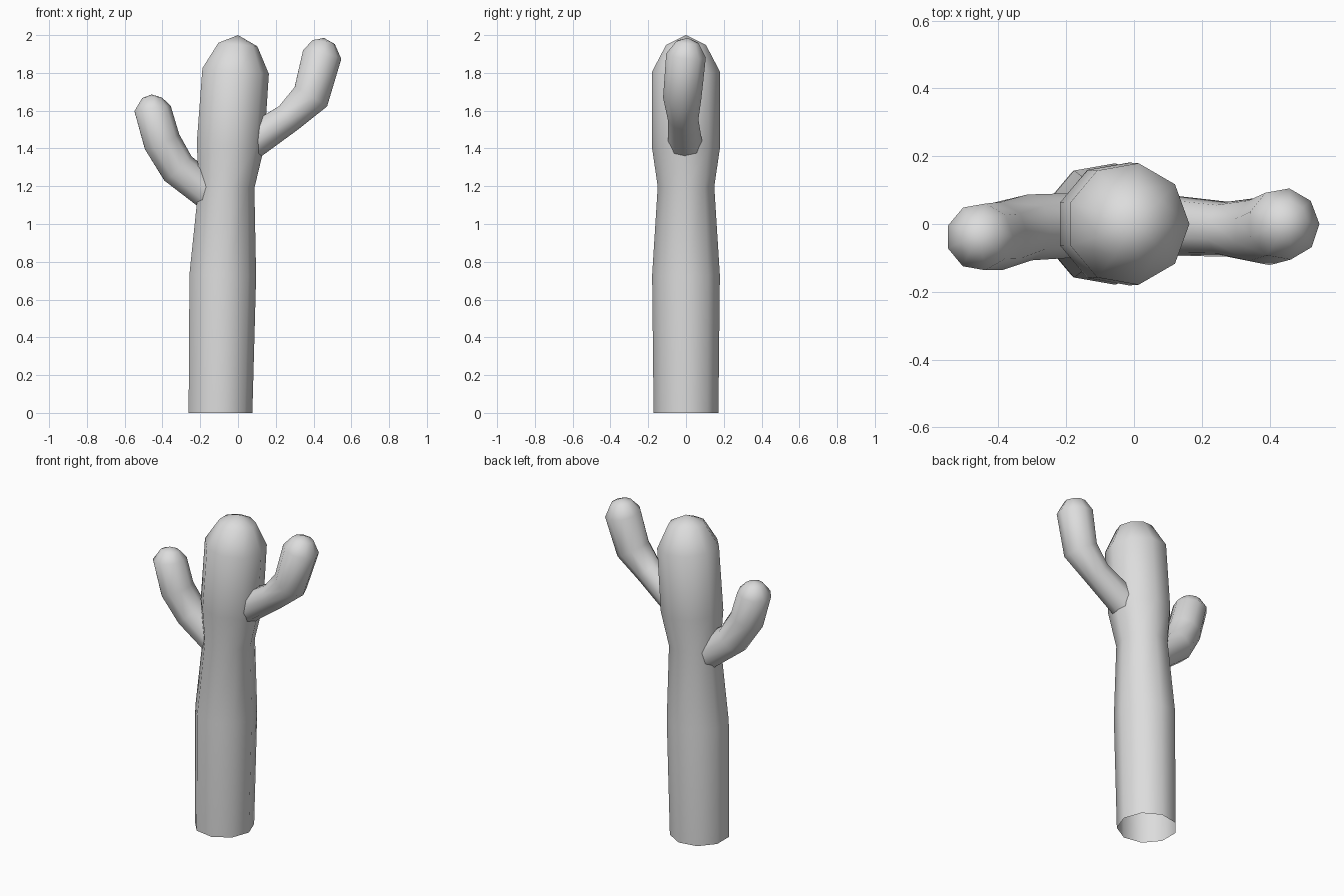
import bpy
import bmesh
import math
from mathutils import Vector

SIDES = 9

cube = bpy.data.objects.get("Cube")
if cube:
    bpy.data.objects.remove(cube, do_unlink=True)

# One plain grey for the whole plant
grey = bpy.data.materials.new("plain grey")
grey.use_nodes = True
colour = (0.72, 0.72, 0.72, 1)
grey.diffuse_color = colour
grey.node_tree.nodes["Principled BSDF"].inputs["Base Color"].default_value = colour


def stem(name, path, tip):
    """Nine-sided tube through (x, y, z, radius) rings, closed at the tip."""
    centres = [Vector(p[:3]) for p in path] + [Vector(tip)]
    bm = bmesh.new()
    rings = []
    for i, point in enumerate(path):
        ahead = (centres[i + 1] - centres[i]).normalized()
        behind = (centres[i] - centres[i - 1]).normalized() if i else ahead
        along = (ahead + behind).normalized()
        if point[2] == 0:
            along = Vector((0, 0, 1))  # flat foot on the ground
        u = Vector((0, 1, 0)).cross(along).normalized()
        v = along.cross(u)
        ring = []
        for k in range(SIDES):
            a = math.tau * k / SIDES
            ring.append(bm.verts.new(centres[i] + point[3] * (u * math.cos(a) + v * math.sin(a))))
        rings.append(ring)
    end = bm.verts.new(tip)
    for k in range(SIDES):
        n = (k + 1) % SIDES
        for low, high in zip(rings, rings[1:]):
            bm.faces.new((low[k], low[n], high[n], high[k]))
        bm.faces.new((rings[-1][k], rings[-1][n], end))
    for face in bm.faces:
        face.smooth = True
    mesh = bpy.data.meshes.new(name)
    bm.to_mesh(mesh)
    bm.free()
    mesh.materials.append(grey)
    obj = bpy.data.objects.new(name, mesh)
    bpy.context.collection.objects.link(obj)
    return obj


# Trunk, open underneath, with a waist below the arms
stem("trunk", [
    (-0.098, 0, 0, 0.174),
    (-0.086, 0, 0.73, 0.182),
    (-0.065, 0, 1.2, 0.152),
    (-0.046, 0, 1.415, 0.184),
    (-0.018, 0, 1.81, 0.182),
    (-0.004, 0, 1.95, 0.107),
], (0, 0, 2))

# Upper arm on the left
stem("left_arm", [
    (0.02, 0, 1.4, 0.095),
    (0.265, -0.015, 1.563, 0.082),
    (0.383, -0.02, 1.675, 0.103),
    (0.442, 0, 1.895, 0.107),
    (0.451, 0.008, 1.962, 0.062),
], (0.455, 0.01, 1.985))

# Lower arm on the right
stem("right_arm", [
    (-0.1, 0, 1.12, 0.095),
    (-0.32, -0.01, 1.292, 0.099),
    (-0.405, -0.035, 1.435, 0.102),
    (-0.455, -0.038, 1.61, 0.1),
    (-0.456, -0.032, 1.666, 0.055),
], (-0.457, -0.03, 1.686))
